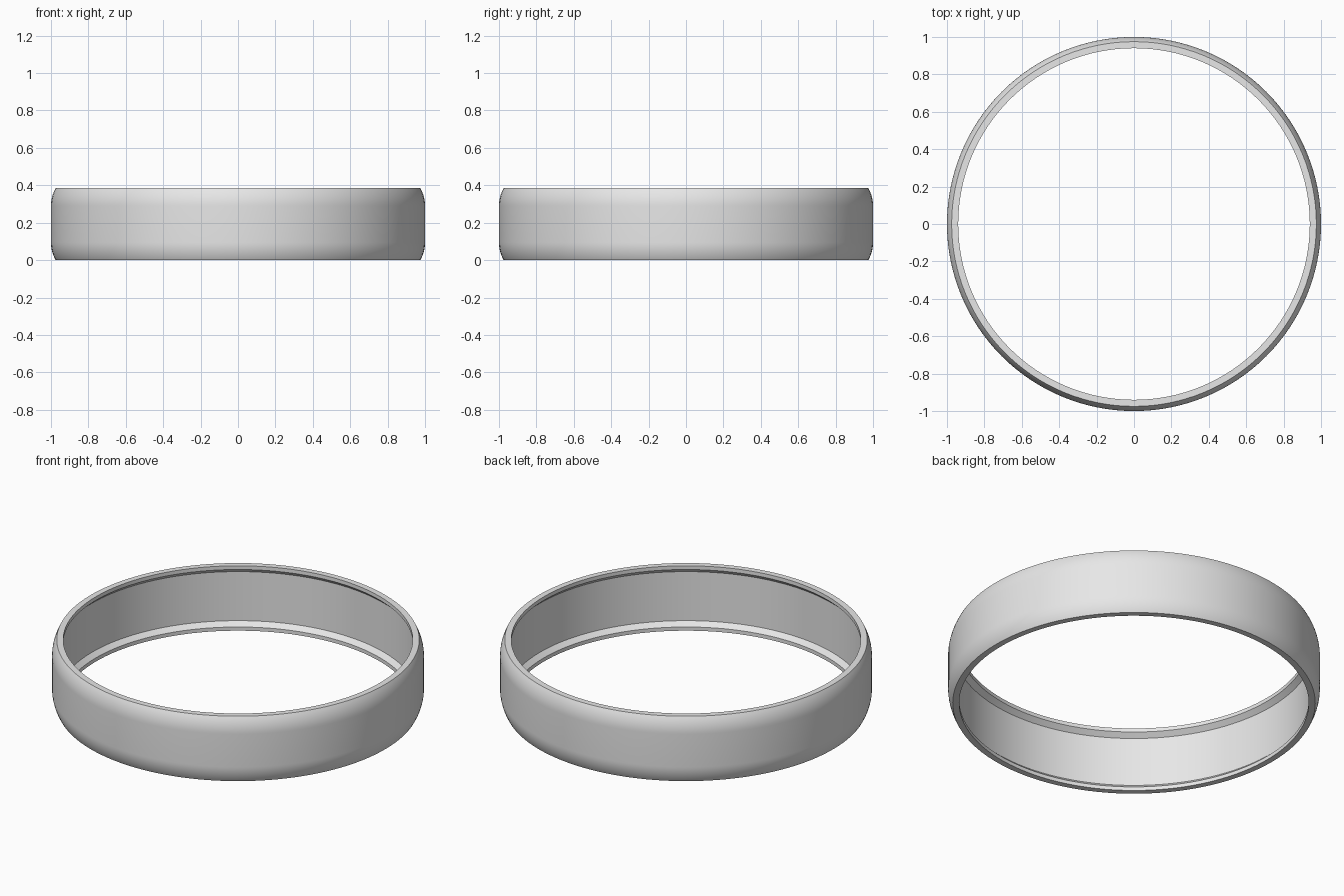
import bpy
import bmesh
import math
from mathutils import Matrix, Vector

cube = bpy.data.objects.get("Cube")
if cube:
    bpy.data.objects.remove(cube, do_unlink=True)

HEIGHT = 0.385
SEGMENTS = 128
RIM_RADIUS = 0.975     # outer edge of the flat rim
LIP_RADIUS = 0.94      # inner edge of the lips
WALL_RADIUS = 0.967    # recessed inner wall
ROUND_HEIGHT = 0.095   # height of the rounded shoulder
ROUND_STEPS = 8

# Satin grey metal
metal = bpy.data.materials.new("light grey metal")
metal.use_nodes = True
metal.diffuse_color = (0.8, 0.8, 0.8, 1)
metal.node_tree.nodes["Principled BSDF"].inputs["Base Color"].default_value = (0.8, 0.8, 0.8, 1)

# Lower half of the band section: inner wall, sloped lip, rim, rounded shoulder
lower = [(WALL_RADIUS, 0.047), (LIP_RADIUS, 0.022), (LIP_RADIUS, 0)]
inset = 1 - RIM_RADIUS
arc_radius = (ROUND_HEIGHT ** 2 + inset ** 2) / (2 * inset)
sweep = math.asin(ROUND_HEIGHT / arc_radius)
for i in range(ROUND_STEPS + 1):
    a = sweep * (1 - i / ROUND_STEPS)
    lower.append((1 - arc_radius * (1 - math.cos(a)),
                  ROUND_HEIGHT - arc_radius * math.sin(a)))

# Mirror the section about mid-height and revolve it
section = lower + [(r, HEIGHT - z) for r, z in reversed(lower)]
bm = bmesh.new()
rings = []
for s in range(SEGMENTS):
    turn = Matrix.Rotation(math.tau * s / SEGMENTS, 3, "Z")
    rings.append([bm.verts.new(turn @ Vector((r, 0, z))) for r, z in section])
for s, ring in enumerate(rings):
    following = rings[(s + 1) % SEGMENTS]
    for k in range(len(section)):
        n = (k + 1) % len(section)
        bm.faces.new((ring[k], following[k], following[n], ring[n]))
bmesh.ops.recalc_face_normals(bm, faces=bm.faces)

mesh = bpy.data.meshes.new("ring_band")
bm.to_mesh(mesh)
bm.free()
mesh.materials.append(metal)
band = bpy.data.objects.new("ring_band", mesh)
bpy.context.collection.objects.link(band)

# Smooth around the band, crisp at the rims and lips
bpy.ops.object.select_all(action="DESELECT")
band.select_set(True)
bpy.context.view_layer.objects.active = band
bpy.ops.object.shade_smooth_by_angle(angle=math.radians(30))
